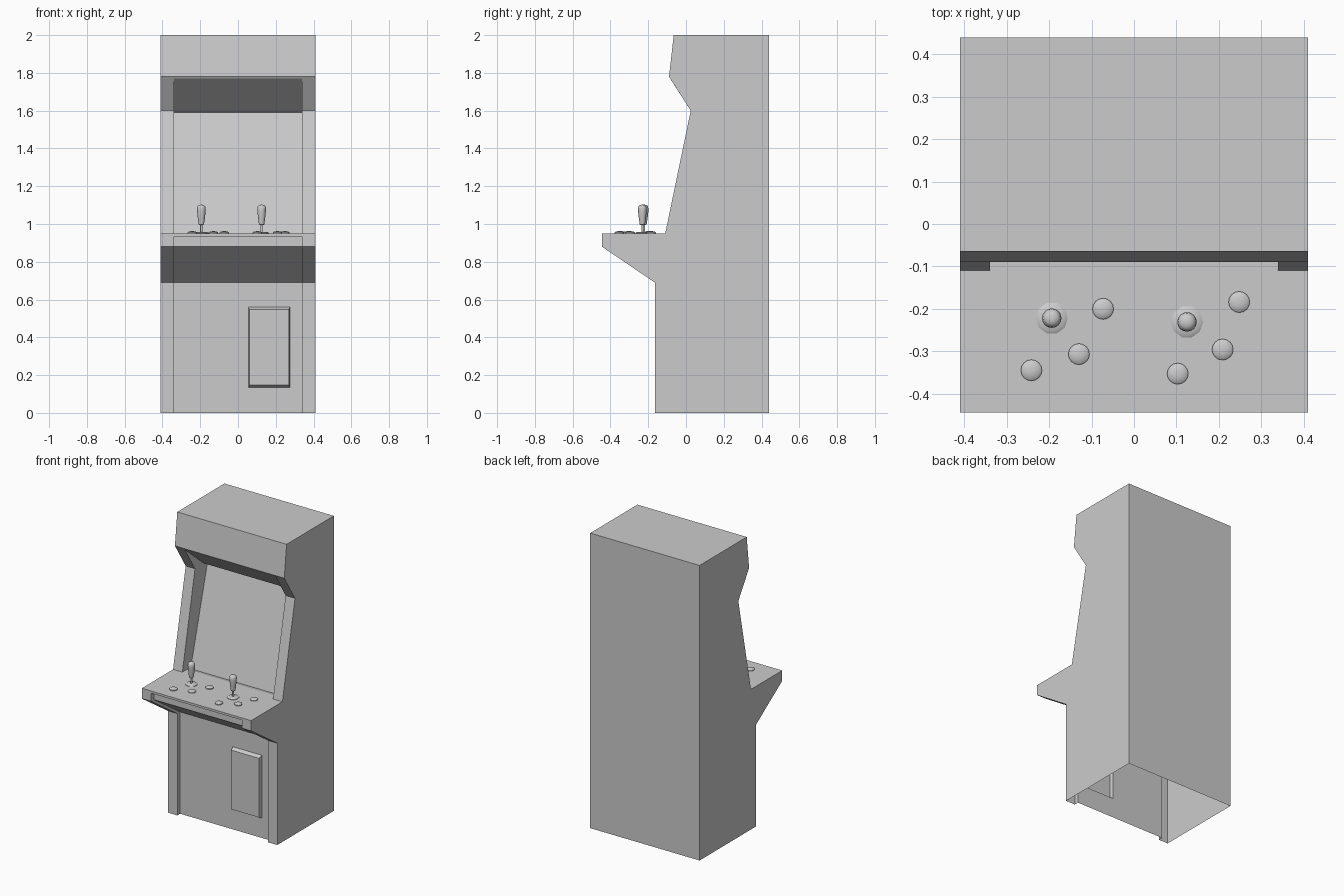
import bpy, bmesh, math
from mathutils import Vector

if "Cube" in bpy.data.objects:
    bpy.data.objects.remove(bpy.data.objects["Cube"])

HALF, INNER = 0.41, 0.34          # cabinet half width, inner edge of side strips

# side outline (y, z) at the side strips, and between them where panels are recessed
outer = [(-.165, 0), (-.165, .69), (-.445, .88), (-.445, .95), (-.11, .95), (.025, 1.6),
         (-.09, 1.78), (-.065, 2), (.44, 2), (.44, 0)]
inner = [(-.135, 0), (-.135, .69), (-.415, .88), (-.415, .935), (-.445, .935), (-.445, .95),
         (-.06, .95), (.12, 1.6), (-.084, 1.77), (-.09, 1.78), (-.065, 2), (.44, 2), (.44, 0)]
# inward-facing cheeks closing the gap between the two outlines
cheeks = [
    [(-.165, 0), (-.165, .69), (-.445, .88), (-.445, .935),
     (-.415, .935), (-.415, .88), (-.135, .69), (-.135, 0)],
    [(-.11, .95), (.025, 1.6), (-.084, 1.77), (.12, 1.6), (-.06, .95)],
]


def finish(bm, name):
    mesh = bpy.data.meshes.new(name)
    bm.to_mesh(mesh)
    bm.free()
    ob = bpy.data.objects.new(name, mesh)
    bpy.context.collection.objects.link(ob)
    return ob


def poly(bm, x, pts):
    return bm.faces.new([bm.verts.new((x, y, z)) for y, z in pts])


def strip(bm, pts, x0, x1):
    faces = []
    for (ya, za), (yb, zb) in zip(pts, pts[1:]):
        co = [(x0, ya, za), (x1, ya, za), (x1, yb, zb), (x0, yb, zb)]
        faces.append(bm.faces.new([bm.verts.new(c) for c in co]))
    return faces


def push(bm, face, offset):
    """Extrude one face, leaving the shell hollow behind it."""
    new = bmesh.ops.extrude_discrete_faces(bm, faces=[face])['faces'][0]
    bmesh.ops.translate(bm, verts=new.verts[:], vec=offset)
    return new


# cabinet shell, open underneath
bm = bmesh.new()
for s in (-1, 1):
    poly(bm, s * HALF, outer)
    strip(bm, outer, s * INNER, s * HALF)
    for pts in cheeks:
        poly(bm, s * INNER, pts)
middle = strip(bm, inner, -INNER, INNER)
front, bezel = middle[0], middle[6]

# sunken screen
bmesh.ops.inset_individual(bm, faces=[bezel], thickness=.046, depth=0)
push(bm, bezel, Vector((0, .65, -.18)).normalized() * .04)

# raised coin door with tapered edges
x0, x1, z0, z1 = .055, .275, .135, .56
geom = [front] + front.edges[:] + front.verts[:]
for co, no in (((x0, 0, 0), (1, 0, 0)), ((x1, 0, 0), (1, 0, 0)),
               ((0, 0, z0), (0, 0, 1)), ((0, 0, z1), (0, 0, 1))):
    geom = bmesh.ops.bisect_plane(bm, geom=geom, plane_co=co, plane_no=no)['geom']
for f in [g for g in geom if isinstance(g, bmesh.types.BMFace)]:
    c = f.calc_center_median()
    if x0 < c.x < x1 and z0 < c.z < z1:
        door = push(bm, f, (0, -.025, 0))
        for v in door.verts:
            v.co.x += math.copysign(.006, (x0 + x1) / 2 - v.co.x)
            v.co.z += math.copysign(.012, (z0 + z1) / 2 - v.co.z)
        break
bmesh.ops.remove_doubles(bm, verts=bm.verts[:], dist=1e-4)
bmesh.ops.recalc_face_normals(bm, faces=bm.faces[:])
finish(bm, "cabinet")


def lathe(name, profile, x, y, sides):
    """Turned part from (radius, height) pairs, standing on the control deck."""
    bm = bmesh.new()
    rings = [[bm.verts.new((r * math.cos(2 * math.pi * i / sides),
                            r * math.sin(2 * math.pi * i / sides), z))
              for i in range(sides)] for r, z in profile]
    for a, b in zip(rings, rings[1:]):
        for i in range(sides):
            j = (i + 1) % sides
            bm.faces.new((a[i], a[j], b[j], b[i]))
    bm.faces.new(rings[0][::-1])
    bm.faces.new(rings[-1])
    ob = finish(bm, name)
    ob.location = (x, y, .95)
    bpy.ops.object.select_all(action='DESELECT')
    ob.select_set(True)
    bpy.context.view_layer.objects.active = ob
    bpy.ops.object.shade_smooth_by_angle(angle=math.radians(40))
    return ob


# joysticks: dust washer, shaft and bat grip
for side, x, y in (("left", -.194, -.222), ("right", .125, -.231)):
    lathe(side + "_joystick_washer", [(.038, -.002), (.038, .003), (.03, .008)], x, y, 10)
    lathe(side + "_joystick_shaft", [(.006, 0), (.006, .05)], x, y, 10)
    lathe(side + "_joystick_grip",
          [(.01, .045), (.014, .048), (.018, .075), (.0225, .115), (.023, .13),
           (.021, .143), (.014, .15), (.005, .152)], x, y, 16)

# buttons, three per player
spots = [(-.242, -.345), (-.13, -.307), (-.073, -.2), (.103, -.353), (.209, -.296), (.248, -.184)]
for n, (x, y) in enumerate(spots, 1):
    lathe(f"button_{n}", [(.025, -.002), (.025, .005), (.02, .009), (.01, .0115), (.003, .012)],
          x, y, 16)
